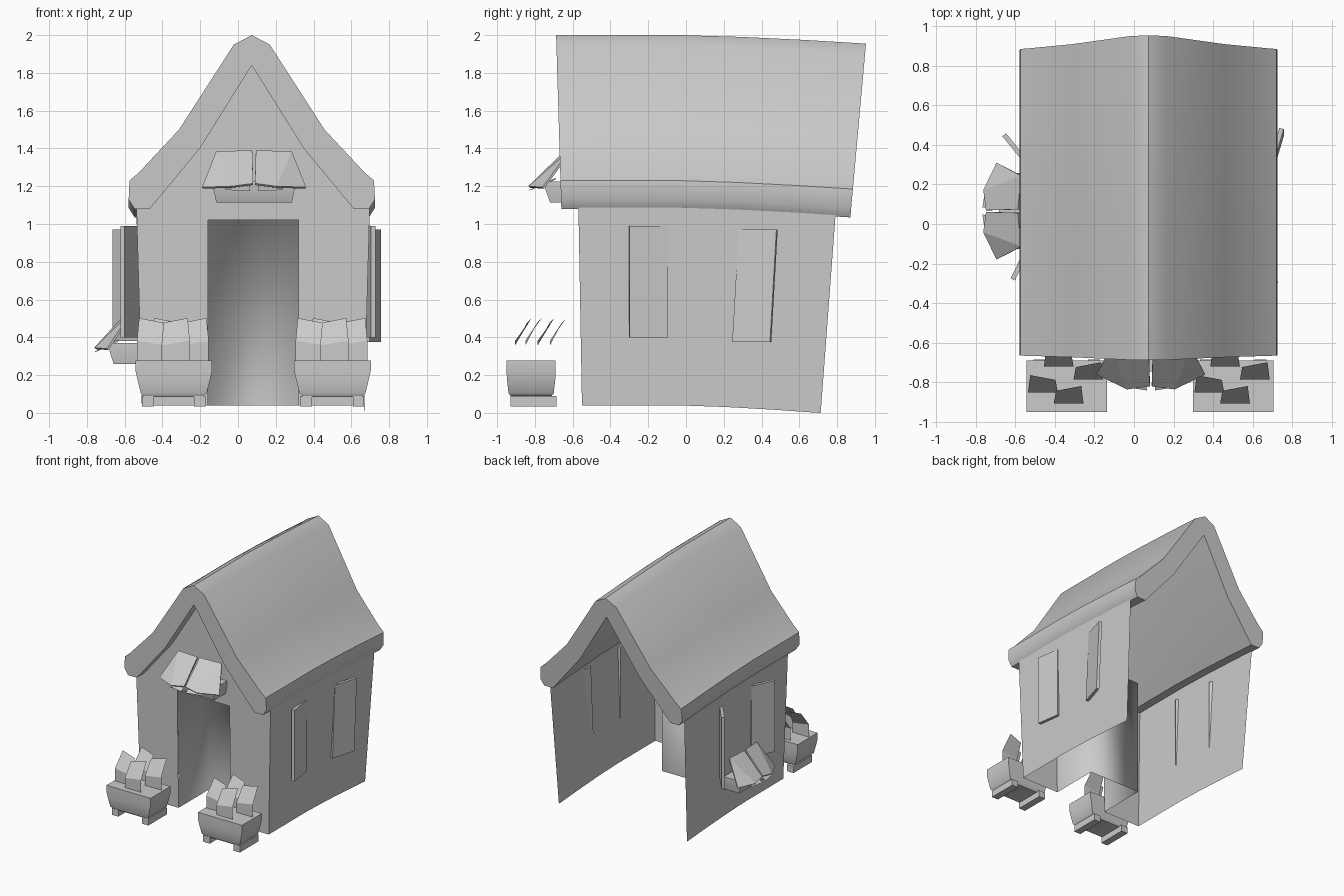
import bpy, bmesh, math
from mathutils import Vector

if "Cube" in bpy.data.objects:
    bpy.data.objects.remove(bpy.data.objects["Cube"])

CX = 0.08  # centre line of the house


def make(name, verts, faces, smooth=40, fix=True):
    me = bpy.data.meshes.new(name)
    me.from_pydata([tuple(v) for v in verts], [], faces)
    if fix:
        bm = bmesh.new()
        bm.from_mesh(me)
        bmesh.ops.recalc_face_normals(bm, faces=bm.faces)
        bm.to_mesh(me)
        bm.free()
    ob = bpy.data.objects.new(name, me)
    bpy.context.collection.objects.link(ob)
    if smooth:
        bpy.ops.object.select_all(action='DESELECT')
        ob.select_set(True)
        bpy.context.view_layer.objects.active = ob
        bpy.ops.object.shade_smooth_by_angle(angle=math.radians(smooth))
    return ob


def loft(name, rings, smooth=40):
    """Closed rings of equal length joined into a capped solid."""
    n = len(rings[0])
    verts = [v for r in rings for v in r]
    faces = [(i * n + j, i * n + (j + 1) % n, (i + 1) * n + (j + 1) % n, (i + 1) * n + j)
             for i in range(len(rings) - 1) for j in range(n)]
    faces += [tuple(range(n)), tuple(range(len(verts) - n, len(verts)))]
    return make(name, verts, faces, smooth)


def rect(x0, x1, y0, y1, z):
    return [(x0, y0, z), (x1, y0, z), (x1, y1, z), (x0, y1, z)]


def sag(t):
    return -0.045 * max(0.0, (t - 0.4) / 0.6) ** 1.4


# Roof: thick gable profile with rolled eaves, sagging to the back
half = [(0.095, 1.95), (0.385, 1.5), (0.6, 1.27), (0.647, 1.23), (0.652, 1.13),
        (0.62, 1.08), (0.54, 1.08), (0.275, 1.4)]
prof = [(0, 2.0)] + half + [(0, 1.84)] + [(-x, z) for x, z in reversed(half)]
rings = []
for t in (0, 0.4, 0.6, 0.8, 1):
    ring = []
    for x, z in prof:
        y0 = -0.66 - 0.03 * (z - 1.08)
        y1 = 0.87 + 0.09 * (z - 1.08)
        ring.append((0.073 + x, y0 + t * (y1 - y0), z + sag(t)))
    rings.append(ring)
loft("roof", rings)


# Walls: open-backed thin shell
def hw(z):
    return 0.587 + 0.028 * z


def fy(z):
    return -0.55 - 0.018 * z


outline = [(CX - hw(0.04), 0.04), (-0.16, 0.04), (-0.16, 1.02), (0.32, 1.02), (0.32, 0.04),
           (CX + hw(0.04), 0.04), (CX + hw(1.15), 1.15), (CX, 1.89), (CX - hw(1.15), 1.15)]
make("front_wall", [(x, fy(z), z) for x, z in outline], [tuple(range(9))], 0, False)
for side, label in ((1, "right"), (-1, "left")):
    verts = []
    for t in (0, 0.4, 0.6, 0.8, 1):
        for z in (0.04, 1.15):
            y1 = 0.71 + 0.075 * z
            verts.append((CX + side * hw(z), fy(z) + t * (y1 - fy(z)), z + sag(t) * 0.9))
    faces = [(2 * i, 2 * i + 2, 2 * i + 3, 2 * i + 1) for i in range(4)]
    if side < 0:
        faces = [f[::-1] for f in faces]
    make(label + "_wall", verts, faces, 40, False)

# Doorway: recessed niche open at the front and bottom
d = -0.14
make("door_niche",
     [(-0.16, fy(0), 0.04), (-0.16, fy(1), 1.02), (0.32, fy(1), 1.02), (0.32, fy(0), 0.04),
      (-0.16, d, 0.04), (-0.16, d, 1.02), (0.32, d, 1.02), (0.32, d, 0.04)],
     [(0, 1, 5, 4), (1, 2, 6, 5), (2, 3, 7, 6), (4, 5, 6, 7)], 180, False)


# Shutters flaring away from the window openings
def shutter(name, inner, outer, z0, z1, lean=0.0):
    a, b = Vector(inner), Vector(outer)
    n = (b - a).orthogonal().normalized() * 0.012
    base = [a - n, b - n, b + n, a + n]
    loft(name, [[(p.x, p.y - lean, z0) for p in base], [(p.x, p.y + lean, z1) for p in base]])


shutter("right_front_shutter", (0.685, -0.1), (0.715, -0.3), 0.4, 0.99)
shutter("right_rear_shutter", (0.685, 0.265), (0.745, 0.465), 0.375, 0.97, 0.017)
shutter("left_front_shutter", (-0.525, -0.1), (-0.612, -0.28), 0.4, 0.99)
shutter("left_rear_shutter", (-0.525, 0.29), (-0.655, 0.45), 0.38, 0.97)


# Wall-hung flower boxes: u along the wall, o outwards
def wall_box(name, place, z0, s):
    def box_ring(w, o, z):
        return [place(-w, 0, z), place(w, 0, z), place(w, o, z), place(-w, o, z)]
    loft(name + "_box", [box_ring(0.2 * s, 0.15 * s, z0), box_ring(0.215 * s, 0.175 * s, z0 + 0.07),
                         box_ring(0.215 * s, 0.175 * s, z0 + 0.11)])
    for side, label in ((1, "right"), (-1, "left")):
        pts = [(0.275, 0.19, 0.08), (0.2, 0.05, 0.27), (0.01, 0.07, 0.275),
               (0.005, 0.25, 0.1), (0.12, 0.265, 0.085)]
        v = [place(side * u * s, o * s, z0 + z) for u, o, z in pts]
        leaf = make(name + "_" + label + "_leaf", v, [(0, 1, 4), (1, 2, 3, 4)], 0)
        leaf.modifiers.new("thickness", 'SOLIDIFY').thickness = 0.012
        under = [(0.17, 0.12, 0.12), (0.15, 0.25, 0.065), (0.02, 0.27, 0.06), (0.03, 0.12, 0.13)]
        make(name + "_" + label + "_under_leaf",
             [place(side * u * s, o * s, z0 + z) for u, o, z in under], [(0, 1, 2, 3)], 0)


wall_box("door_flower", lambda u, o, z: (0.085 + u, -0.57 - o, z), 1.115, 1.0)
wall_box("left_flower", lambda u, o, z: (-0.525 - o, 0.065 - u, z), 0.26, 0.89)


# Planters standing in front
def planter(name, cx):
    cy = -0.82
    levels = [(0.15, 0.105, 0.085), (0.175, 0.12, 0.105), (0.193, 0.128, 0.18),
              (0.203, 0.13, 0.225), (0.203, 0.13, 0.278)]
    loft(name + "_tub", [rect(cx - w, cx + w, cy - h, cy + h, z) for w, h, z in levels], 50)
    for i, fx in enumerate((-0.138, 0.138)):
        loft(f"{name}_foot_{i}", [rect(cx + fx - 0.03, cx + fx + 0.03, cy - 0.11, cy + 0.135, z)
                                  for z in (0.035, 0.09)])
    # bent leaf blades: upright base, top leaning back
    for i, (x, y, tw) in enumerate(((0.01, -0.905, 0.012), (-0.12, -0.85, -0.012),
                                    (0.11, -0.785, 0.012), (-0.04, -0.72, -0.012))):
        w, x = 0.075, cx + x
        v = [(x - w, y, 0.27), (x + w, y, 0.27), (x + w, y, 0.37 + tw), (x - w, y, 0.37 - tw),
             (x + w * 0.85, y + 0.075 + tw, 0.49 + tw), (x - w * 0.85, y + 0.075 - tw, 0.49 - tw)]
        make(f"{name}_leaf_{i}", v, [(0, 1, 2, 3), (3, 2, 4, 5)], 0, False)


planter("left_planter", -0.34)
planter("right_planter", 0.5)
